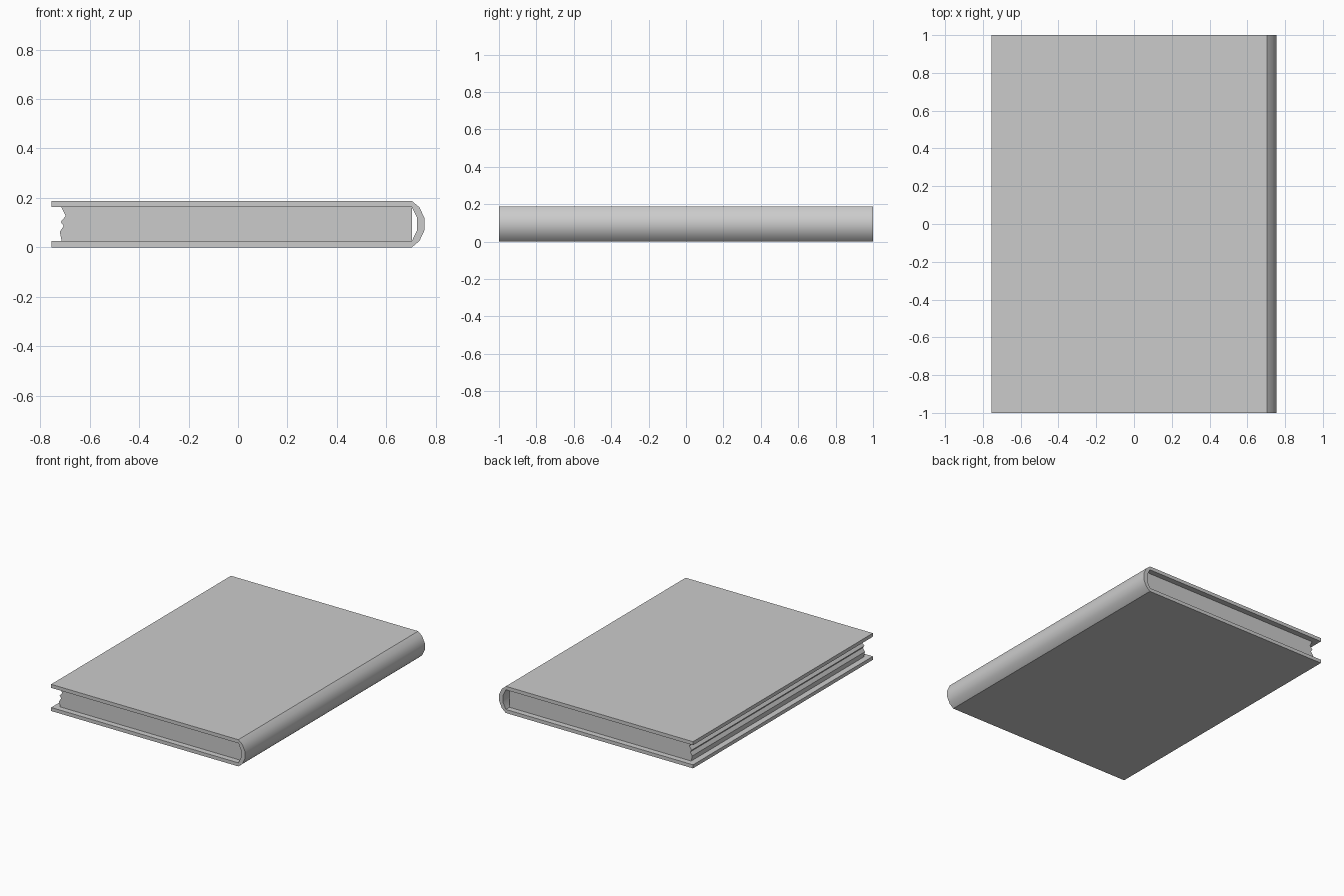
import bpy, bmesh, math

if "Cube" in bpy.data.objects:
    bpy.data.objects.remove(bpy.data.objects["Cube"])


def extrude_profile(name, points, half_depth):
    """Extrude an XZ outline along y, centred on y = 0."""
    bm = bmesh.new()
    face = bm.faces.new([bm.verts.new((x, -half_depth, z)) for x, z in points])
    geom = bmesh.ops.extrude_face_region(bm, geom=[face])["geom"]
    verts = [g for g in geom if isinstance(g, bmesh.types.BMVert)]
    bmesh.ops.translate(bm, verts=verts, vec=(0, 2 * half_depth, 0))
    bmesh.ops.recalc_face_normals(bm, faces=bm.faces)
    mesh = bpy.data.meshes.new(name)
    bm.to_mesh(mesh)
    bm.free()
    obj = bpy.data.objects.new(name, mesh)
    bpy.context.collection.objects.link(obj)
    return obj


H, T, LEFT = 0.188, 0.025, -0.755

# Cover: two boards joined by a faceted round spine, mirrored about mid height
outer = [(LEFT, H), (0.703, H), (0.734, 0.162), (0.755, 0.117)]
inner = [(0.725, 0.118), (0.703, H - T), (LEFT, H - T)]
flip = lambda pts: [(x, H - z) for x, z in reversed(pts)]
cover = extrude_profile("cover", outer + flip(outer) + flip(inner) + inner, 1.0)

# Smooth spine with crisp board edges
bpy.context.view_layer.objects.active = cover
cover.select_set(True)
bpy.ops.object.shade_smooth_by_angle(angle=math.radians(32))

# Page block: uneven fore edge, set in from the cover ends
fore_edge = [(-0.713, T), (-0.721, 0.063), (-0.705, 0.087),
             (-0.717, 0.103), (-0.697, 0.127), (-0.715, H - T)]
extrude_profile("pages", fore_edge + [(0.703, H - T), (0.703, T)], 0.96)
